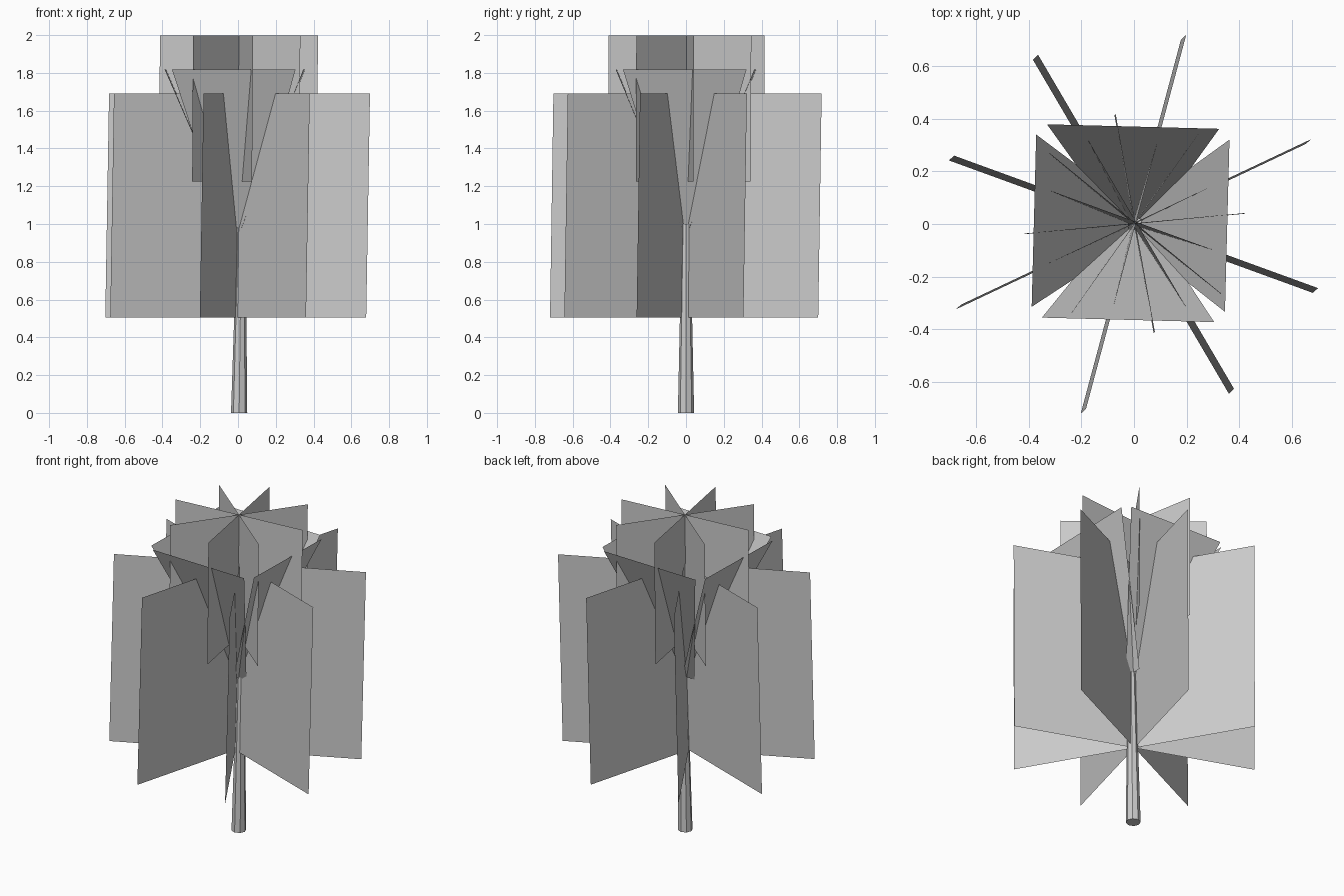
import bpy, bmesh
from math import cos, sin, radians
from mathutils import Vector, Matrix

cube = bpy.data.objects.get("Cube")
if cube:
    bpy.data.objects.remove(cube)

grey = bpy.data.materials.new("light_grey")
grey.use_nodes = True
colour = (0.6, 0.6, 0.6, 1)
grey.diffuse_color = colour
grey.node_tree.nodes["Principled BSDF"].inputs["Base Color"].default_value = colour


def finish(name, bm):
    mesh = bpy.data.meshes.new(name)
    bm.to_mesh(mesh)
    bm.free()
    mesh.materials.append(grey)
    obj = bpy.data.objects.new(name, mesh)
    bpy.context.collection.objects.link(obj)
    return obj


def card(name, corners):
    bm = bmesh.new()
    bm.faces.new([bm.verts.new(c) for c in corners])
    return finish(name, bm)


def crossed_cards(name, angles, reach, low, high, low_centre, high_centre):
    # upright rectangles crossing at one slightly leaning axis
    base = Vector((*low_centre, low))
    top = Vector((*high_centre, high))
    for i, angle in enumerate(angles):
        arm = Vector((cos(radians(angle)), sin(radians(angle)), 0)) * reach
        card(f"{name}_{i + 1}", [base - arm, base + arm, top + arm, top - arm])


# Leaf cards in two tiers
crossed_cards("lower_leaf_card", (25.3, 75, 120.4, 160), 0.735, 0.505, 1.69,
              (-0.012, -0.01), (0.008, 0.008))
crossed_cards("upper_leaf_card", (5.3, 54.7, 100.2, 140.7), 0.42, 1.225, 1.998,
              (0, 0), (0.005, 0.003))

# Flared ring of four tapered cards between the tiers
for i in range(4):
    turn = Matrix.Rotation(radians(90 * i - 1.5), 3, "Z")
    shape = [(-0.075, 0.02, 0.98), (0.075, 0.02, 0.98),
             (0.327, 0.367, 1.818), (-0.327, 0.367, 1.818)]
    offset = Vector((-0.013, 0.003, 0))
    card(f"flared_leaf_card_{i + 1}",
         [turn @ Vector(p) + offset * (p[2] > 1) for p in shape])

# Tapering, slightly leaning trunk
bm = bmesh.new()
bmesh.ops.create_cone(bm, cap_ends=True, segments=8, radius1=0.043, radius2=0.022,
                      depth=1.0, matrix=Matrix.Translation((0.006, 0, 0.5)))
for v in bm.verts:
    v.co.x += 0.012 * v.co.z
finish("trunk", bm)
